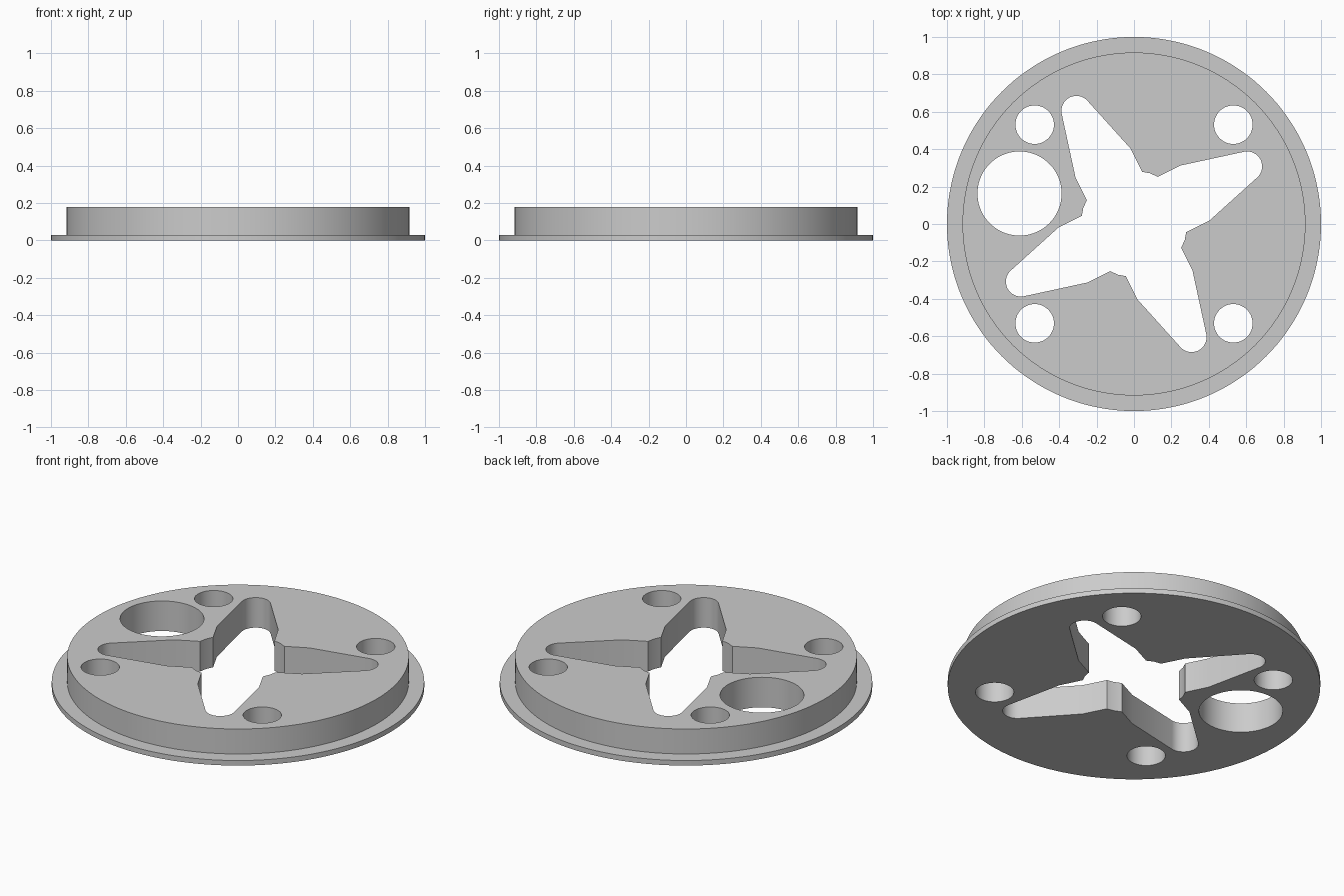
import bpy, bmesh, math

if "Cube" in bpy.data.objects:
    bpy.data.objects.remove(bpy.data.objects["Cube"], do_unlink=True)

grey = bpy.data.materials.new("plain grey")
grey.use_nodes = True
colour = (0.6, 0.6, 0.6, 1)
grey.diffuse_color = colour
grey.node_tree.nodes["Principled BSDF"].inputs["Base Color"].default_value = colour


def arc(cx, cy, r, start, end, n):
    """Points along an arc, angles in degrees, both ends included."""
    angles = [math.radians(start + (end - start) * i / n) for i in range(n + 1)]
    return [(cx + r * math.cos(a), cy + r * math.sin(a)) for a in angles]


def circle(cx, cy, r, n):
    return arc(cx, cy, r, 0, 360, n)[:-1]


def make_object(name, bm):
    bmesh.ops.recalc_face_normals(bm, faces=bm.faces)
    mesh = bpy.data.meshes.new(name)
    bm.to_mesh(mesh)
    bm.free()
    mesh.materials.append(grey)
    obj = bpy.data.objects.new(name, mesh)
    bpy.context.collection.objects.link(obj)
    return obj


def add_prism(bm, points, low, high):
    face = bm.faces.new([bm.verts.new((x, y, low)) for x, y in points])
    top = bmesh.ops.extrude_face_region(bm, geom=[face], use_keep_orig=True)["geom"]
    verts = [v for v in top if isinstance(v, bmesh.types.BMVert)]
    bmesh.ops.translate(bm, verts=verts, vec=(0, 0, high - low))


# Stepped disc: thin wide flange below a thicker body
SEGMENTS = 144
bm = bmesh.new()
rings = [[bm.verts.new((x, y, z)) for x, y in circle(0, 0, r, SEGMENTS)]
         for r, z in [(1, 0), (1, 0.03), (0.917, 0.03), (0.917, 0.178)]]
for a, b in zip(rings, rings[1:]):
    for i in range(SEGMENTS):
        j = (i + 1) % SEGMENTS
        bm.faces.new((a[i], a[j], b[j], b[i]))
bm.faces.new(rings[0])
bm.faces.new(rings[-1])
disc = make_object("flanged_disc", bm)

# Four-armed opening: one arm and notch, turned in quarter steps
arm = [(-0.313, 0.25)] + arc(-0.308, 0.605, 0.08, 192, 41, 16)
arm += [(-0.02, 0.405), (0.044, 0.279), (0.086, 0.271), (0.127, 0.252)]
star = []
for _ in range(4):
    star += arm
    arm = [(y, -x) for x, y in arm]

# Through holes: star, four bolt holes and one large hole
bm = bmesh.new()
outlines = [star, circle(-0.612, 0.163, 0.225, 72)]
outlines += [circle(sx * 0.531, sy * 0.531, 0.103, 48) for sx in (-1, 1) for sy in (-1, 1)]
for outline in outlines:
    add_prism(bm, outline, -0.2, 0.4)
cutter = make_object("hole_cutter", bm)
cutter.hide_render = True

# Cut the holes and keep the result as plain mesh
cut = disc.modifiers.new("holes", "BOOLEAN")
cut.operation = "DIFFERENCE"
cut.solver = "EXACT"
cut.object = cutter
bpy.ops.object.select_all(action="DESELECT")
disc.select_set(True)
bpy.context.view_layer.objects.active = disc
bpy.ops.object.modifier_apply(modifier=cut.name)
bpy.data.objects.remove(cutter, do_unlink=True)
bpy.ops.object.shade_smooth_by_angle(angle=math.radians(20))
